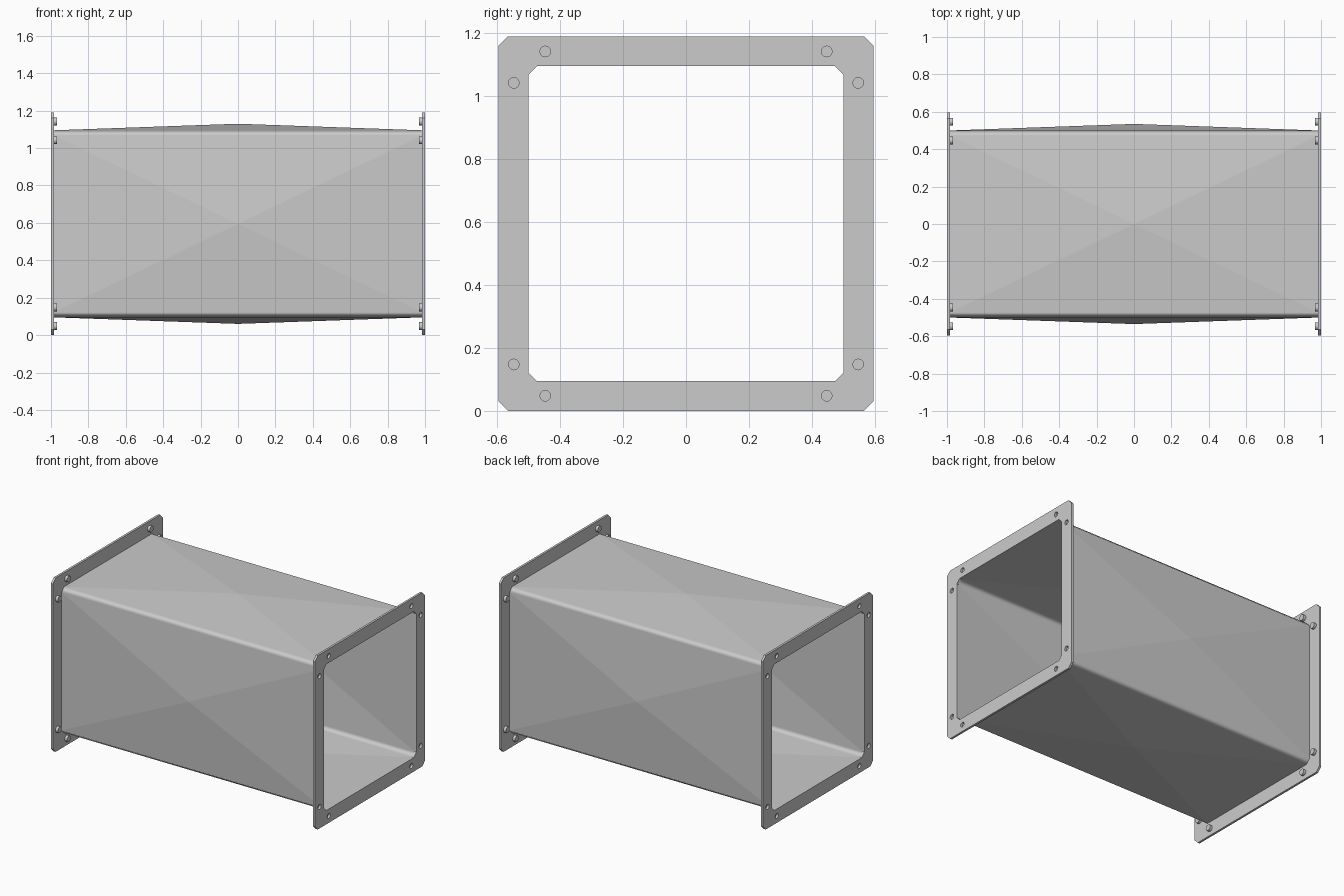
import bpy, bmesh
from math import radians, cos, sin, tau
from mathutils import Vector, Matrix

cube = bpy.data.objects.get("Cube")
if cube:
    bpy.data.objects.remove(cube)

MID = 0.595          # height of the duct axis
DUCT, CORNER = 0.5, 0.027
PEAK = 0.535         # panel crease height from the axis
END = 0.985          # inner face of the flanges

steel = bpy.data.materials.new("galvanised grey")
steel.use_nodes = True
grey = (0.6, 0.6, 0.6, 1)
steel.diffuse_color = grey
steel.node_tree.nodes["Principled BSDF"].inputs["Base Color"].default_value = grey


def chamfered(half, cut):
    """Square outline with cut corners, two points for each side."""
    a = half - cut
    return [(half, -a), (half, a), (a, half), (-a, half),
            (-half, a), (-half, -a), (-a, -half), (a, -half)]


def circle(cx, cy, r, n=12):
    return [(cx + r * cos(tau * i / n), cy + r * sin(tau * i / n)) for i in range(n)]


def link(name, data):
    ob = bpy.data.objects.new(name, data)
    bpy.context.collection.objects.link(ob)
    data.materials.append(steel)
    return ob


# Bolt positions: one on each strip next to each corner
bolts = [p for sy in (-1, 1) for sz in (-1, 1)
         for p in ((0.547 * sy, 0.447 * sz), (0.447 * sy, 0.547 * sz))]

# Duct: four cross-broken panels joined by narrow corner strips
bm = bmesh.new()
outline = chamfered(DUCT, CORNER)
rings = [[bm.verts.new((x, y, z + MID)) for y, z in outline] for x in (-END, END)]
for i in range(8):
    j = (i + 1) % 8
    a, b, c, d = rings[0][i], rings[0][j], rings[1][j], rings[1][i]
    if i % 2:
        bm.faces.new((a, b, c, d))
    else:
        out = Vector((0, outline[i][0] + outline[j][0], outline[i][1] + outline[j][1]))
        peak = bm.verts.new(out.normalized() * PEAK + Vector((0, 0, MID)))
        for p, q in ((a, b), (b, c), (c, d), (d, a)):
            bm.faces.new((p, q, peak))
        for e in peak.link_edges:
            e.smooth = False
bmesh.ops.recalc_face_normals(bm, faces=bm.faces)
# Open tube: make every face point away from the axis
for f in bm.faces:
    m = f.calc_center_median()
    if f.normal.dot(Vector((0, m.y, m.z - MID))) < 0:
        f.normal_flip()
    f.smooth = True
mesh = bpy.data.meshes.new("duct")
bm.to_mesh(mesh)
bm.free()
duct = link("duct", mesh)
weighted = duct.modifiers.new("crisp panels", 'WEIGHTED_NORMAL')
weighted.keep_sharp = True
weighted.weight = 100

# Flanges: flat frames with bolt holes
turn = Matrix.Rotation(radians(90), 4, 'Z') @ Matrix.Rotation(radians(90), 4, 'X')
for side, x in (("right", -0.9925), ("left", 0.9925)):
    curve = bpy.data.curves.new(side + "_flange", 'CURVE')
    curve.dimensions = '2D'
    curve.fill_mode = 'BOTH'
    curve.extrude = 0.0075
    loops = [chamfered(MID, 0.03), outline] + [circle(y, z, 0.017) for y, z in bolts]
    for pts in loops:
        spline = curve.splines.new('POLY')
        spline.points.add(len(pts) - 1)
        for p, (u, v) in zip(spline.points, pts):
            p.co = (u, v, 0, 1)
        spline.use_cyclic_u = True
    flange = link(side + "_flange", curve)
    flange.matrix_world = Matrix.Translation((x, 0, MID)) @ turn
    bpy.ops.object.select_all(action='DESELECT')
    flange.select_set(True)
    bpy.context.view_layer.objects.active = flange
    bpy.ops.object.convert(target='MESH')
    flange = bpy.context.object
    for f in flange.data.polygons:
        f.use_smooth = False

    # Bolt heads on the inner face of the flange
    bm = bmesh.new()
    centre = (END - 0.009) * (1 if x > 0 else -1)
    for y, z in bolts:
        bmesh.ops.create_cone(
            bm, cap_ends=True, segments=12, radius1=0.021, radius2=0.021, depth=0.018,
            matrix=Matrix.Translation((centre, y, z + MID)) @ turn)
    mesh = bpy.data.meshes.new(side + "_bolts")
    bm.to_mesh(mesh)
    bm.free()
    heads = link(side + "_bolts", mesh)
    bpy.ops.object.select_all(action='DESELECT')
    heads.select_set(True)
    bpy.context.view_layer.objects.active = heads
    bpy.ops.object.shade_smooth_by_angle(angle=radians(40))
